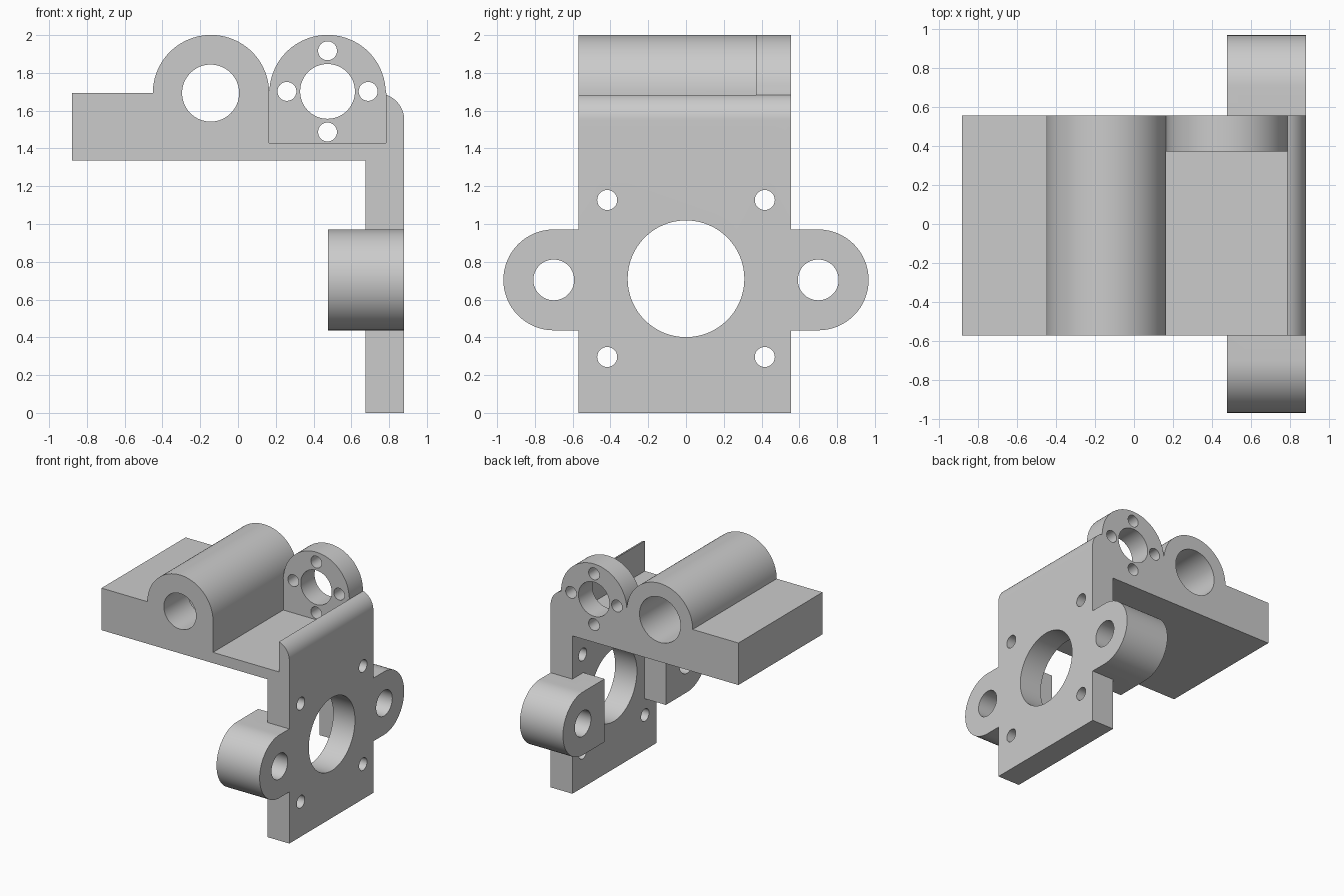
import bpy, bmesh
from math import sin, cos, radians
from mathutils import Vector

cube = bpy.data.objects.get("Cube")
if cube:
    bpy.data.objects.remove(cube, do_unlink=True)

grey = bpy.data.materials.new("plain grey")
grey.use_nodes = True
grey.diffuse_color = (0.6, 0.6, 0.6, 1)
grey.node_tree.nodes["Principled BSDF"].inputs["Base Color"].default_value = (0.6, 0.6, 0.6, 1)

FRONT, BACK = -0.57, 0.555      # extent of the body along y
INNER, OUTER = 0.676, 0.88      # faces of the upright plate
BOSS_Z = 1.693


def arc(cx, cy, r, start, end, steps=32):
    angles = [radians(start + (end - start) * i / steps) for i in range(steps + 1)]
    return [(cx + r * cos(a), cy + r * sin(a)) for a in angles]


def extrude(name, points, axis, lo, hi):
    """Solid from a profile: (x, z) pushed along y, or (y, z) pushed along x."""
    def place(u, v, d):
        return (u, d, v) if axis == "y" else (d, u, v)
    bm = bmesh.new()
    face = bm.faces.new([bm.verts.new(place(u, v, lo)) for u, v in points])
    grown = bmesh.ops.extrude_face_region(bm, geom=[face])
    moved = [g for g in grown["geom"] if isinstance(g, bmesh.types.BMVert)]
    bmesh.ops.translate(bm, verts=moved, vec=Vector(place(0, 0, hi - lo)))
    bmesh.ops.recalc_face_normals(bm, faces=bm.faces)
    mesh = bpy.data.meshes.new(name)
    bm.to_mesh(mesh)
    bm.free()
    obj = bpy.data.objects.new(name, mesh)
    bpy.context.scene.collection.objects.link(obj)
    mesh.materials.append(grey)
    return obj


def combine(target, tool, operation):
    mod = target.modifiers.new(operation, "BOOLEAN")
    mod.operation, mod.solver, mod.object = operation, "EXACT", tool
    bpy.context.view_layer.objects.active = target
    bpy.ops.object.modifier_apply(modifier=mod.name)
    bpy.data.objects.remove(tool, do_unlink=True)


def bore(target, axis, u, v, r, lo=-2, hi=2):
    circle = arc(u, v, r, 0, 360, 64)[:-1]
    combine(target, extrude("bore", circle, axis, lo, hi), "DIFFERENCE")


# Shelf, bearing housing and upright plate share one profile
profile = [(-0.88, 1.337), (INNER, 1.337), (INNER, 0), (OUTER, 0)]
profile += arc(0.738, 1.55, 0.142, 0, 71, 16)
profile += [(0.784, 1.428), (0.165, 1.428)]
profile += arc(-0.143, BOSS_Z, 0.308, 0, 180, 48)
profile += [(-0.88, BOSS_Z)]
bracket = extrude("bracket", profile, "y", FRONT, BACK)

# Round-topped motor flange at the back of the recess
flange = [(0.163, 1.4), (0.785, 1.4)] + arc(0.474, BOSS_Z, 0.308, 0, 180, 48)
flange[2], flange[-1] = (0.785, BOSS_Z), (0.163, BOSS_Z)
combine(bracket, extrude("motor_flange", flange, "y", 0.37, BACK), "UNION")

# Rounded side lugs
for side in (-1, 1):
    lug = [(0.41 * side, 0.437)] + [(y * side, z) for y, z in arc(0.70, 0.704, 0.267, -90, 90)]
    lug += [(0.41 * side, 0.971)]
    combine(bracket, extrude("side_lug", lug, "x", 0.476, OUTER), "UNION")

# Stepped bearing bore
bore(bracket, "y", -0.145, BOSS_Z, 0.151)
bore(bracket, "y", -0.145, BOSS_Z, 0.192, -0.25, 2)

# Flange bore with four screw holes
bore(bracket, "y", 0.474, 1.702, 0.145, 0.3, 2)
for dx, dz in ((1, 0), (-1, 0), (0, 1), (0, -1)):
    bore(bracket, "y", 0.474 + 0.215 * dx, 1.702 + 0.215 * dz, 0.05, 0.3, 2)

# Plate window, corner holes and lug holes
bore(bracket, "x", 0, 0.71, 0.309)
for side in (-1, 1):
    bore(bracket, "x", 0.70 * side, 0.704, 0.108)
    for z in (0.296, 1.127):
        bore(bracket, "x", 0.417 * side, z, 0.053)

# Smooth curved walls, sharp edges
bpy.ops.object.select_all(action="DESELECT")
bracket.select_set(True)
bpy.context.view_layer.objects.active = bracket
bpy.ops.object.shade_smooth_by_angle(angle=radians(30))
